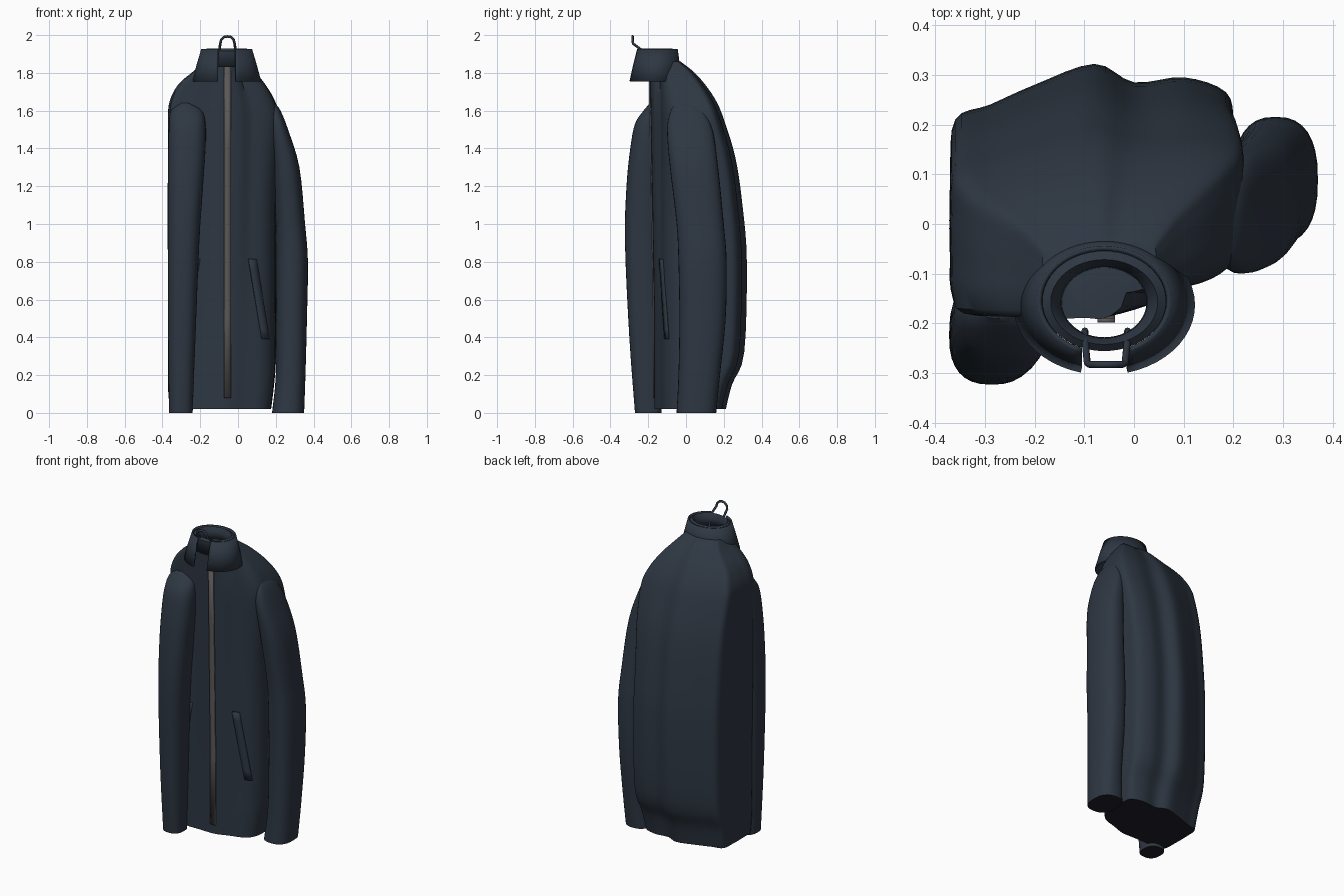
import bpy, bmesh, math
from mathutils import Vector

if "Cube" in bpy.data.objects:
    bpy.data.objects.remove(bpy.data.objects["Cube"])


def material(name, rgb):
    m = bpy.data.materials.new(name)
    m.use_nodes = True
    m.diffuse_color = (*rgb, 1)
    m.node_tree.nodes["Principled BSDF"].inputs["Base Color"].default_value = (*rgb, 1)
    return m


navy = material("navy cloth", (0.027, 0.038, 0.055))
lining = material("dark lining", (0.014, 0.013, 0.02))
grey = material("zipper grey", (0.105, 0.1, 0.098))


def spline(points, steps, closed=False):
    """Smooth curve through points of any dimension."""
    n, out = len(points), []
    pick = (lambda i: points[i % n]) if closed else (lambda i: points[max(0, min(n - 1, i))])
    for i in range(n if closed else n - 1):
        a, b, c, d = (pick(i + k) for k in (-1, 0, 1, 2))
        for s in range(steps):
            t = s / steps
            out.append([q + t * (r - p) / 2 + t * t * (2 * p - 5 * q + 4 * r - u) / 2
                        + t ** 3 * (3 * q - p - 3 * r + u) / 2
                        for p, q, r, u in zip(a, b, c, d)])
    if not closed:
        out.append(list(points[-1]))
    return out


def loft(name, rings, mat, closed=True, caps=(False, False), thick=0):
    """Skin a list of rings; the first cap shows the lining."""
    bm = bmesh.new()
    loops = [[bm.verts.new(p) for p in ring] for ring in rings]
    n = len(loops[0])
    for a, b in zip(loops, loops[1:]):
        for i in range(n if closed else n - 1):
            j = (i + 1) % n
            bm.faces.new((a[i], a[j], b[j], b[i]))
    if caps[0]:
        bm.faces.new(loops[0][::-1]).material_index = 1
    if caps[1]:
        bm.faces.new(loops[-1])
    bmesh.ops.recalc_face_normals(bm, faces=bm.faces)
    mesh = bpy.data.meshes.new(name)
    bm.to_mesh(mesh)
    bm.free()
    obj = bpy.data.objects.new(name, mesh)
    bpy.context.collection.objects.link(obj)
    mesh.materials.append(mat)
    mesh.materials.append(lining)
    if thick:
        mod = obj.modifiers.new("thickness", "SOLIDIFY")
        mod.thickness, mod.offset = thick, 0
    bpy.ops.object.select_all(action="DESELECT")
    obj.select_set(True)
    bpy.context.view_layer.objects.active = obj
    bpy.ops.object.shade_smooth_by_angle(angle=math.radians(40))
    return obj


# Body: one folded outline, narrowed towards the neck and the hem
CX, CY = -0.06, -0.14
outline = spline([
    (-0.36, -0.15), (-0.27, -0.165), (-0.16, -0.165), (-0.05, -0.165), (0.05, -0.135),
    (0.14, -0.1), (0.19, -0.03), (0.2, 0.1), (0.2, 0.2), (0.185, 0.265), (0.1, 0.295),
    (0, 0.285), (-0.08, 0.322), (-0.2, 0.28), (-0.29, 0.24), (-0.36, 0.21),
    (-0.37, 0.1), (-0.37, -0.04)], 4, True)


def forward(z):
    return -0.022 * max(0, (z - 0.5) / 1.25)


# height, right width, left width, back depth
levels = spline([
    (0.02, 0.97, 0.9, 0.76), (0.15, 1, 0.96, 0.83), (0.32, 1, 1, 0.97), (0.8, 1, 1, 1),
    (1.1, 1, 1, 0.95), (1.35, 1, 1.05, 0.87), (1.55, 1, 1.08, 0.74), (1.65, 0.97, 0.98, 0.65),
    (1.74, 0.82, 0.78, 0.52), (1.81, 0.56, 0.56, 0.38), (1.86, 0.4, 0.4, 0.24)], 4)


def body_ring(z, right, left, back):
    ring = []
    for x, y in outline:
        dx, dy = x - CX, y - CY
        ring.append((CX + dx * (right if dx < 0 else left),
                     CY + (dy * back if dy > 0 else dy + forward(z)), z))
    return ring


loft("jacket_body", [body_ring(*lv) for lv in levels], navy, caps=(True, True))


# Sleeves: height, x range, y range
def sleeve(name, rows):
    rings = []
    for z, x0, x1, y0, y1 in spline(rows, 4):
        ring = []
        for k in range(32):
            a = math.tau * k / 32
            c, s = math.cos(a), math.sin(a)
            ring.append(((x0 + x1) / 2 + (x1 - x0) / 2 * math.copysign(abs(c) ** 0.8, c),
                         (y0 + y1) / 2 + (y1 - y0) / 2 * math.copysign(abs(s) ** 0.8, s), z))
        rings.append(ring)
    loft(name, rings, navy, caps=(True, True))


sleeve("left_sleeve", [
    (0, 0.18, 0.35, -0.05, 0.16), (0.2, 0.2, 0.357, -0.04, 0.18), (0.5, 0.2, 0.365, -0.035, 0.21),
    (0.8, 0.2, 0.37, -0.04, 0.215), (1.0, 0.2, 0.355, -0.05, 0.2), (1.3, 0.18, 0.325, -0.085, 0.17),
    (1.5, 0.165, 0.265, -0.1, 0.14), (1.6, 0.165, 0.225, -0.08, 0.09), (1.64, 0.17, 0.195, -0.05, 0.03)])
sleeve("right_sleeve", [
    (0, -0.365, -0.24, -0.27, -0.13), (0.4, -0.37, -0.225, -0.3, -0.13), (0.9, -0.372, -0.205, -0.323, -0.13),
    (1.2, -0.372, -0.185, -0.315, -0.12), (1.4, -0.37, -0.172, -0.295, -0.11),
    (1.53, -0.365, -0.172, -0.27, -0.1), (1.6, -0.355, -0.19, -0.225, -0.1),
    (1.64, -0.31, -0.25, -0.19, -0.12)])


# Collar: flared band, open at the front, with an inner stand behind the opening
def collar_ring(z, rx, ry, cy, gap=0.0):
    start = math.asin(gap / rx)
    span = math.tau - 2 * start
    count = 48
    return [(CX + rx * math.sin(start + span * k / count),
             cy - ry * math.cos(start + span * k / count), z)
            for k in range(count + (1 if gap else 0))]


loft("collar", [collar_ring(1.755, 0.178, 0.136, -0.163, 0.046),
                collar_ring(1.84, 0.155, 0.122, -0.159, 0.046),
                collar_ring(1.925, 0.13, 0.106, -0.155, 0.046)], navy, closed=False, thick=0.01)
loft("collar_stand", [collar_ring(1.83, 0.124, 0.096, -0.155), collar_ring(1.915, 0.122, 0.098, -0.155),
                      collar_ring(1.925, 0.108, 0.086, -0.157), collar_ring(1.9, 0.09, 0.075, -0.158),
                      collar_ring(1.85, 0.088, 0.073, -0.158)], navy, thick=0.006)

# Zipper down the front
loft("zipper", [[(x, -0.171 + forward(z), z) for x in (-0.073, -0.038)]
                for z in (0.08, 0.5, 1.0, 1.4, 1.83)], grey, closed=False, thick=0.008)


# Slanted pocket welts laid on the front
def front_y(x):
    return min(y for px, y in outline if abs(px - x) < 0.03 and y < 0)


def pocket(name, place):
    rows = []
    for k in range(9):
        t = k / 8
        xs = [0.055 + 0.07 * t + 0.042 * w for w in (0, 0.5, 1)]
        base = Vector((0.81, 0.39)).lerp(Vector((0.82, 0.39)), 0.5)
        z = base.x + (base.y - base.x) * t
        ys = [-0.14 + 0.42 * (x - 0.055) if place > 0 else front_y(-0.145 - x) - 0.003 for x in xs]
        rows.append([(x if place > 0 else -0.145 - x, y, z) for x, y in zip(xs, ys)])
    loft(name, rows, navy, closed=False, thick=0.009)


pocket("left_pocket", 1)
pocket("right_pocket", -1)

# Hanging loop: bent wire rising from the collar
side = [(0.043, -0.215, 1.85), (0.042, -0.24, 1.925), (0.038, -0.28, 1.955), (0.033, -0.283, 1.975),
        (0.018, -0.283, 1.99)]
path = [(-s[0], s[1], s[2]) for s in side] + [(0, -0.283, 1.993)] + side[::-1]
curve = bpy.data.curves.new("hanging_loop", "CURVE")
curve.dimensions = "3D"
curve.bevel_depth = 0.007
curve.bevel_resolution = 2
curve.use_fill_caps = True
wire = curve.splines.new("POLY")
wire.points.add(len(path) - 1)
for point, (x, y, z) in zip(wire.points, path):
    point.co = (x - 0.056, y, z, 1)
curve.materials.append(navy)
bpy.context.collection.objects.link(bpy.data.objects.new("hanging_loop", curve))
